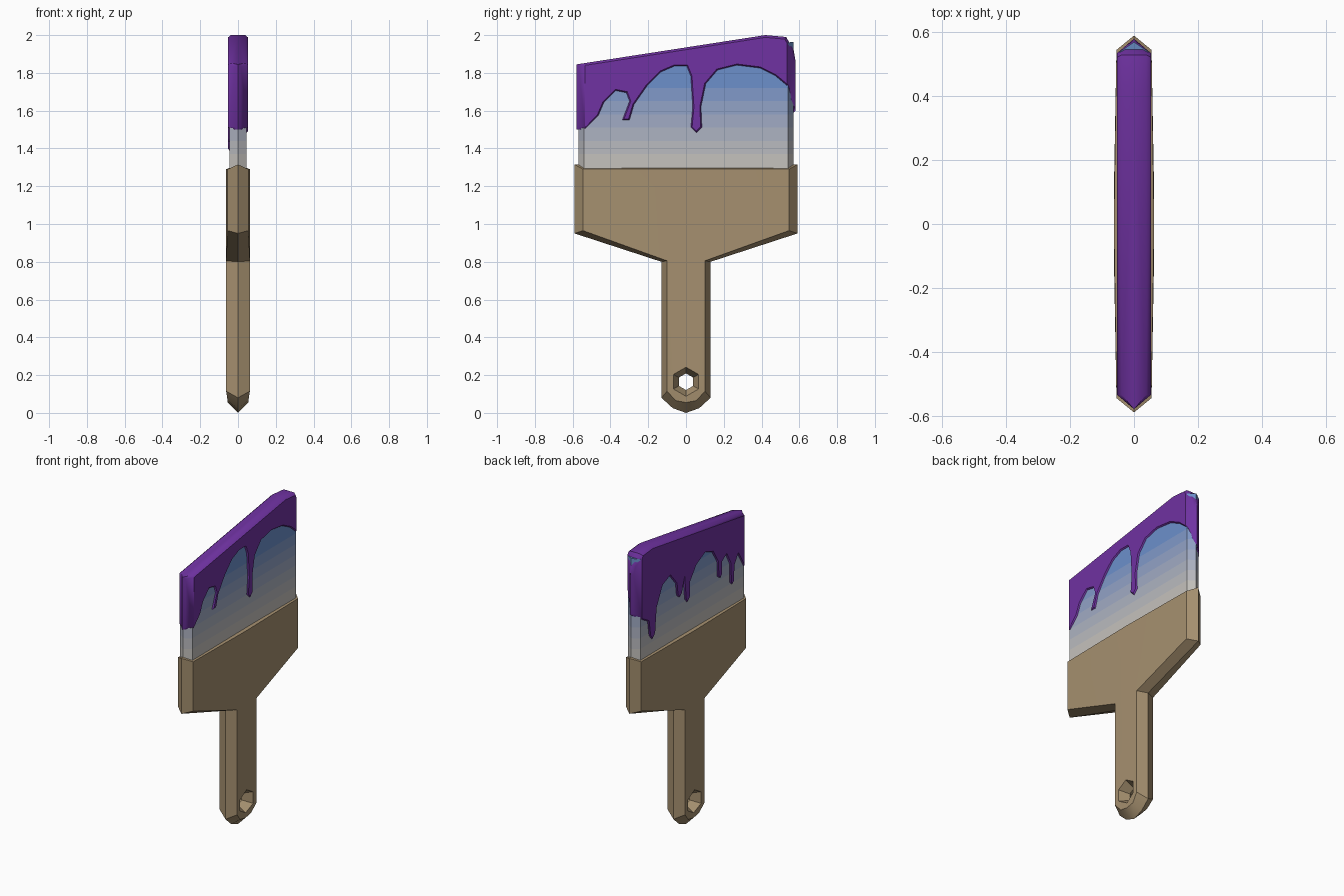
import bpy, bmesh, math
from mathutils import Vector

if "Cube" in bpy.data.objects:
    bpy.data.objects.remove(bpy.data.objects["Cube"])


def material(name, rgb):
    m = bpy.data.materials.new(name)
    m.diffuse_color = (*rgb, 1)
    m.use_nodes = True
    m.node_tree.nodes["Principled BSDF"].inputs["Base Color"].default_value = m.diffuse_color
    return m


def finish(bm, name, mats, angle=30):
    bmesh.ops.remove_doubles(bm, verts=bm.verts[:], dist=0.0005)
    bmesh.ops.recalc_face_normals(bm, faces=bm.faces[:])
    me = bpy.data.meshes.new(name)
    bm.to_mesh(me)
    bm.free()
    for m in mats:
        me.materials.append(m)
    ob = bpy.data.objects.new(name, me)
    bpy.context.collection.objects.link(ob)
    me.shade_smooth()
    me.set_sharp_from_angle(angle=math.radians(angle))
    return ob


def ring(bm, pts, x):
    return [bm.verts.new((x, y, z)) for y, z in pts]


def bridge(bm, a, b):
    n = len(a)
    for i in range(n):
        j = (i + 1) % n
        bm.faces.new((a[i], a[j], b[j], b[i]))


def mirrored(half):
    # half outline from bottom centre to top centre, reflected in y
    return half + [(-y, z) for y, z in reversed(half[1:-1])]


# handle: ridge outline at x = 0, inset flats on both sides, hexagonal hole
ridge = mirrored([(0, 0), (.07, .025), (.13, .08), (.13, .8), (.59, .95), (.59, 1.315), (0, 1.315)])
flat = mirrored([(0, .055), (.055, .065), (.1, .115), (.1, .805), (.545, .965), (.545, 1.29), (0, 1.29)])


def hexagon(r):
    return [(r * math.sin(k * math.pi / 3), .165 + r * math.cos(k * math.pi / 3)) for k in range(6)]


bm = bmesh.new()
for s in (1, -1):
    outer, inner = ring(bm, ridge, 0), ring(bm, flat, s * .055)
    bridge(bm, outer, inner)
    hole_in, hole_out = ring(bm, hexagon(.044), 0), ring(bm, hexagon(.077), s * .055)
    bridge(bm, hole_in, hole_out)
    edges = []
    for loop in (inner, hole_out):
        for a, b in zip(loop, loop[1:] + loop[:1]):
            edges.append(bm.edges.get((a, b)))
    bmesh.ops.triangle_fill(bm, edges=edges, use_beauty=True, normal=(s, 0, 0))
    # slight swell along the middle of the handle
    for v in inner + hole_out:
        if abs(v.co.y) < .2 and v.co.z > .1:
            v.co.x = s * .063
finish(bm, "handle", [material("wood", (.38, .28, .16))])

# bristles: six-sided block in bands fading from grey to blue, slanted top
section = [(0, -.57), (.045, -.54), (.045, .54), (0, .57), (-.045, .54), (-.045, -.54)]
levels = [1.25, 1.37, 1.44, 1.51, 1.58, 1.65, 1.72, None]
bands = len(levels) - 1
low, high = Vector((.56, .54, .51)), Vector((.15, .28, .60))
mats = [material(f"bristle_{i}", low.lerp(high, i / (bands - 1))) for i in range(bands)]
bm = bmesh.new()
prev = None
for i, z in enumerate(levels):
    cur = [bm.verts.new((x, y, z if z else 1.885 + .14 * y)) for x, y in section]
    if prev:
        for k in range(6):
            f = bm.faces.new((prev[k], prev[(k + 1) % 6], cur[(k + 1) % 6], cur[k]))
            f.material_index = i - 1
    else:
        bm.faces.new(cur)
    prev = cur
bm.faces.new(prev).material_index = bands - 1
finish(bm, "bristles", mats)

# paint: dripping lower edge for each side, shared slanted top edge
top = [(.58, 1.86), (.57, 1.92), (.53, 1.99), (.42, 2.0), (-.58, 1.845)]
drips_right = [(-.58, 1.5), (-.53, 1.5), (-.46, 1.57), (-.43, 1.64), (-.37, 1.7), (-.32, 1.69),
               (-.305, 1.65), (-.345, 1.545), (-.295, 1.545), (-.27, 1.63), (-.2, 1.73),
               (-.13, 1.80), (-.06, 1.83), (0, 1.83), (.02, 1.78), (.03, 1.62), (.02, 1.51),
               (.055, 1.475), (.09, 1.51), (.085, 1.62), (.11, 1.74), (.17, 1.81),
               (.27, 1.835), (.39, 1.82), (.47, 1.78), (.53, 1.73), (.58, 1.6)]
drips_left = [(-.58, 1.5), (-.53, 1.5), (-.47, 1.6), (-.44, 1.55), (-.435, 1.45), (-.41, 1.425),
              (-.385, 1.45), (-.38, 1.58), (-.345, 1.645), (-.31, 1.62), (-.31, 1.54),
              (-.285, 1.515), (-.255, 1.54), (-.25, 1.64), (-.2, 1.72), (-.13, 1.745),
              (-.04, 1.7), (.02, 1.62), (.025, 1.52), (.055, 1.485), (.085, 1.52), (.095, 1.62),
              (.11, 1.57), (.14, 1.55), (.17, 1.58), (.18, 1.66), (.24, 1.73), (.31, 1.7),
              (.37, 1.58), (.385, 1.42), (.42, 1.38), (.455, 1.42), (.47, 1.52), (.53, 1.555),
              (.58, 1.6)]
bm = bmesh.new()
for s, drips in ((1, drips_right), (-1, drips_left)):
    back, rim = ring(bm, drips + top, 0), ring(bm, drips + top, s * .038)
    bridge(bm, back, rim)
    cap = bm.faces.new(rim)
    cap.normal_update()
    bmesh.ops.inset_individual(bm, faces=[cap], thickness=.012, use_even_offset=True)
    for v in cap.verts:
        v.co.x = s * .053
# taper the two ends to the same ridge as the bristles
for y in (-.535, .535):
    geom = bm.verts[:] + bm.edges[:] + bm.faces[:]
    bmesh.ops.bisect_plane(bm, geom=geom, plane_co=(0, y, 0), plane_no=(0, 1, 0))
for v in bm.verts:
    v.co.x *= min(1, max(0, (.58 - abs(v.co.y)) / .045))
bmesh.ops.remove_doubles(bm, verts=bm.verts[:], dist=0.0005)
bmesh.ops.triangulate(bm, faces=bm.faces[:])
finish(bm, "paint", [material("purple_paint", (.16, .032, .36))], 40)
